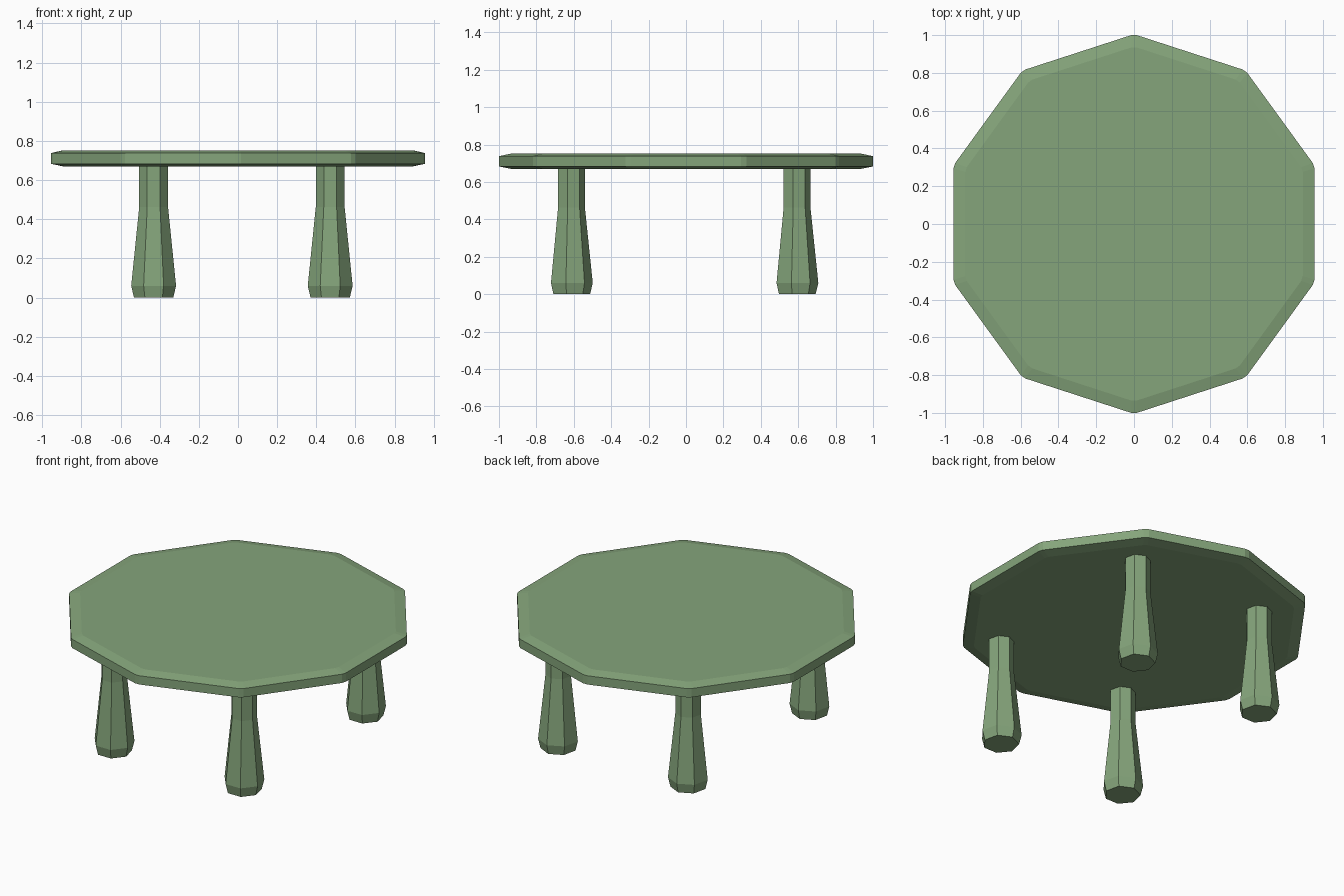
import bpy, bmesh, math

if "Cube" in bpy.data.objects:
    bpy.data.objects.remove(bpy.data.objects["Cube"])

green = bpy.data.materials.new("sage green")
green.diffuse_color = (0.235, 0.376, 0.198, 1)
green.use_nodes = True
green.node_tree.nodes["Principled BSDF"].inputs["Base Color"].default_value = green.diffuse_color


def loft(name, section, rings):
    """Stack scaled copies of a cross-section; rings are (scale, z)."""
    bm = bmesh.new()
    loops = [[bm.verts.new((x * s, y * s, z)) for x, y in section] for s, z in rings]
    n = len(section)
    for a, b in zip(loops, loops[1:]):
        for i in range(n):
            j = (i + 1) % n
            bm.faces.new((a[i], a[j], b[j], b[i]))
    bm.faces.new(loops[0][::-1])
    bm.faces.new(loops[-1])
    bmesh.ops.recalc_face_normals(bm, faces=bm.faces)
    mesh = bpy.data.meshes.new(name)
    bm.to_mesh(mesh)
    bm.free()
    mesh.materials.append(green)
    obj = bpy.data.objects.new(name, mesh)
    bpy.context.collection.objects.link(obj)
    return obj


def polygon(sides):
    """Regular unit polygon with a corner pointing to +y."""
    angles = [math.pi / 2 + 2 * math.pi * i / sides for i in range(sides)]
    return [(math.cos(a), math.sin(a)) for a in angles]


# Ten-sided tabletop with slightly clipped corners and a bevelled rim
clip = 0.0085
half_step = math.pi / 10
top_section = []
for i in range(10):
    for side in (-1, 1):
        a = math.pi / 2 + i * math.pi / 5 + side * clip * 1.7
        r = 1.0 / math.cos(clip * 1.7)
        top_section.append((math.cos(a) * r, math.sin(a) * r))
loft("tabletop", top_section,
     [(0.935, 0.67), (1.0, 0.683), (1.0, 0.738), (0.935, 0.752)])

# Seven-sided legs: straight neck, flared shaft, tapered foot
leg_rings = [(0.103, 0), (0.1175, 0.06), (0.0755, 0.463), (0.0755, 0.675)]
for y_name, y in (("front", -0.616), ("back", 0.590)):
    for x_name, x in (("left", -0.431), ("right", 0.471)):
        leg = loft(f"{y_name}_{x_name}_leg", polygon(7), leg_rings)
        leg.location = (x, y, 0)
